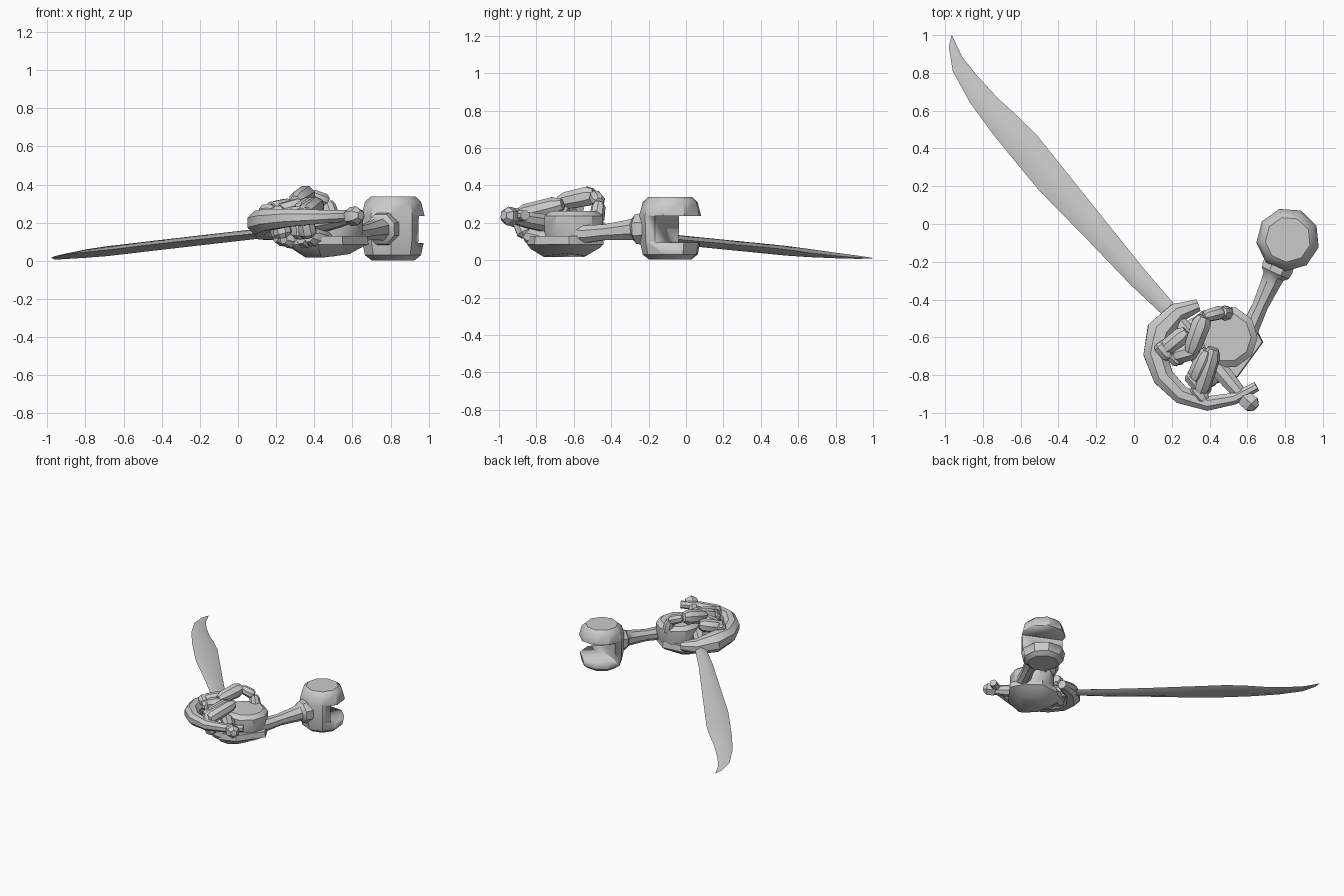
import bpy, bmesh, math
from mathutils import Vector, Matrix

if "Cube" in bpy.data.objects:
    bpy.data.objects.remove(bpy.data.objects["Cube"])


def finish(name, bm, angle=35):
    bmesh.ops.recalc_face_normals(bm, faces=bm.faces)
    me = bpy.data.meshes.new(name)
    bm.to_mesh(me)
    bm.free()
    ob = bpy.data.objects.new(name, me)
    bpy.context.collection.objects.link(ob)
    bpy.ops.object.select_all(action='DESELECT')
    ob.select_set(True)
    bpy.context.view_layer.objects.active = ob
    bpy.ops.object.shade_smooth_by_angle(angle=math.radians(angle))
    return ob


def loft(name, rings, angle=35):
    """Skin a list of equal-length point rings and cap both ends."""
    bm = bmesh.new()
    vs = [[bm.verts.new(p) for p in r] for r in rings]
    n = len(vs[0])
    for a, b in zip(vs, vs[1:]):
        for i in range(n):
            j = (i + 1) % n
            bm.faces.new((a[i], a[j], b[j], b[i]))
    bm.faces.new(vs[0])
    bm.faces.new(vs[-1])
    return finish(name, bm, angle)


def tube(name, pts, n=8, ref=(0, 0, 1), angle=35):
    """Tapered tube through (x, y, z, radius) points."""
    ps = [Vector(p[:3]) for p in pts]
    rings = []
    for i, p in enumerate(ps):
        t = (ps[min(i + 1, len(ps) - 1)] - ps[max(i - 1, 0)]).normalized()
        side = t.cross(Vector(ref)).normalized()
        up = side.cross(t)
        r = pts[i][3]
        rings.append([p + r * (math.cos(a) * side + math.sin(a) * up)
                      for a in [2 * math.pi * (k + .5) / n for k in range(n)]])
    return loft(name, rings, angle)


def bone(name, a, b, r, r2=None, ref=(0, 0, 1)):
    """Finger segment: chamfered at both ends."""
    a, b = Vector(a), Vector(b)
    r2 = r2 or r
    prof = [(0, r * .65), (.18, r), (.8, r2), (1, r2 * .65)]
    return tube(name, [(*a.lerp(b, t), rr) for t, rr in prof], 8, ref)


def lathe(name, centre, prof, n, turn=0.0):
    """Vertical lathe from (radius, z) points."""
    return loft(name, [[(centre[0] + r * math.cos(turn + 2 * math.pi * k / n),
                         centre[1] + r * math.sin(turn + 2 * math.pi * k / n), z)
                        for k in range(n)] for r, z in prof])


# Curved blade: left and right edge stations, diamond section
edges = [(.15, -.48, .21, -.42), (-.02, -.32, .055, -.24), (-.25, -.08, -.13, -.01),
         (-.50, .175, -.37, .29), (-.62, .32, -.51, .465), (-.75, .48, -.62, .575),
         (-.87, .645, -.72, .665), (-.96, .81, -.83, .785), (-.98, .936, -.91, .885),
         (-.967, .998, -.963, .998)]
rings = []
for i, (x1, y1, x2, y2) in enumerate(edges):
    cx, cy = (x1 + x2) / 2, (y1 + y2) / 2
    z = .15 - .14 * math.hypot(cx - .18, cy + .45) / 1.85
    h = .026 if i < 6 else (.022, .015, .009, .002)[i - 6]
    z = max(z, h)
    rings.append([(x1, y1, z), (cx, cy, z + h), (x2, y2, z), (cx, cy, z - h)])
loft("blade", rings, 60)

# Sword grip and pommel
axis = (.65, -.75, .08)
tube("grip", [(.19, -.47, .155, .045), (.3, -.6, .175, .05), (.42, -.73, .195, .052),
              (.52, -.85, .215, .045), (.58, -.92, .228, .035)])
tube("pommel", [(.57, -.905, .23, .03), (.59, -.925, .232, .05),
                (.625, -.955, .237, .05), (.645, -.975, .24, .025)], 6)

# Knuckle guard sweeping round the hand
tube("knuckle_guard", [(.34, -.43, .15, .035), (.23, -.47, .16, .058), (.14, -.57, .185, .08),
                       (.113, -.69, .2, .068), (.155, -.81, .215, .06), (.25, -.905, .225, .052),
                       (.39, -.95, .23, .042), (.53, -.925, .235, .034), (.65, -.86, .24, .028)], 8)

# Back of hand: tapered plate
outline = [(.36, -.46), (.52, -.44), (.63, -.52), (.685, -.625),
           (.55, -.81), (.42, -.85), (.28, -.70), (.27, -.55)]
rings = []
for z, s in [(.017, .55), (.06, .9), (.085, 1), (.13, .97)]:
    rings.append([(.46 + (x - .46) * s, -.65 + (y + .65) * s,
                   z + (.08 * max(0, x - .45) if z < .08 else 0)) for x, y in outline])
loft("hand_back", rings)
lathe("palm", (.49, -.60), [(.15, .1), (.165, .15), (.165, .235), (.13, .262)], 10)

# Fingers curling over the grip: root, knuckle, outer joint, tip
fingers = {
    "index": [(.36, -.52, .11), (.20, -.62, .13), (.16, -.67, .26), (.28, -.57, .285)],
    "middle": [(.38, -.60, .10), (.24, -.70, .12), (.21, -.70, .25), (.35, -.66, .29)],
    "ring": [(.43, -.68, .10), (.33, -.80, .12), (.32, -.83, .25), (.39, -.67, .30)],
    "little": [(.48, -.72, .10), (.37, -.85, .13), (.345, -.90, .24), (.42, -.66, .30)],
}
for label, p in fingers.items():
    for k in range(3):
        bone(f"{label}_finger_{k + 1}", p[k], p[k + 1], .05, (.05, .045, .05)[k], axis)
    bone(f"{label}_joint", Vector(p[2]) - Vector(axis) * .05,
         Vector(p[2]) + Vector(axis) * .05, .04)

# Thumb arching over the top
thumb = [(.50, -.48, .20), (.47, -.465, .31), (.37, -.49, .35), (.30, -.68, .31)]
for k, r in enumerate((.042, .038, .055)):
    bone(f"thumb_{k + 1}", thumb[k], thumb[k + 1], r, r * .9, (1, .3, .1))

# Forearm with flared cuff
tube("forearm", [(.58, -.62, .14, .06), (.625, -.53, .14, .05), (.67, -.43, .15, .045),
                 (.72, -.32, .16, .056), (.74, -.275, .165, .062), (.748, -.257, .166, .085),
                 (.762, -.227, .167, .09), (.79, -.165, .168, .08)], 8)

# Elbow fork: chamfered drum with a slot cut through the outer half
ang = math.atan2(.31, .14)
fork = lathe("elbow_fork", (.815, -.082), [(.115, .003), (.15, .03), (.165, .1),
                                         (.168, .24), (.15, .31), (.12, .337)], 9, ang)
bm = bmesh.new()
bmesh.ops.create_cube(bm, size=1, matrix=Matrix.Translation((.815, -.09, .165))
                      @ Matrix.Rotation(ang, 4, 'Z') @ Matrix.Translation((.235, 0, 0))
                      @ Matrix.Diagonal((.5, .6, .14, 1)))
cutter = finish("slot_cutter", bm)
cutter.hide_render = True
mod = fork.modifiers.new("slot", 'BOOLEAN')
mod.object = cutter
mod.solver = 'EXACT'
bpy.context.view_layer.objects.active = fork
bpy.ops.object.modifier_apply(modifier=mod.name)
bpy.data.objects.remove(cutter)
